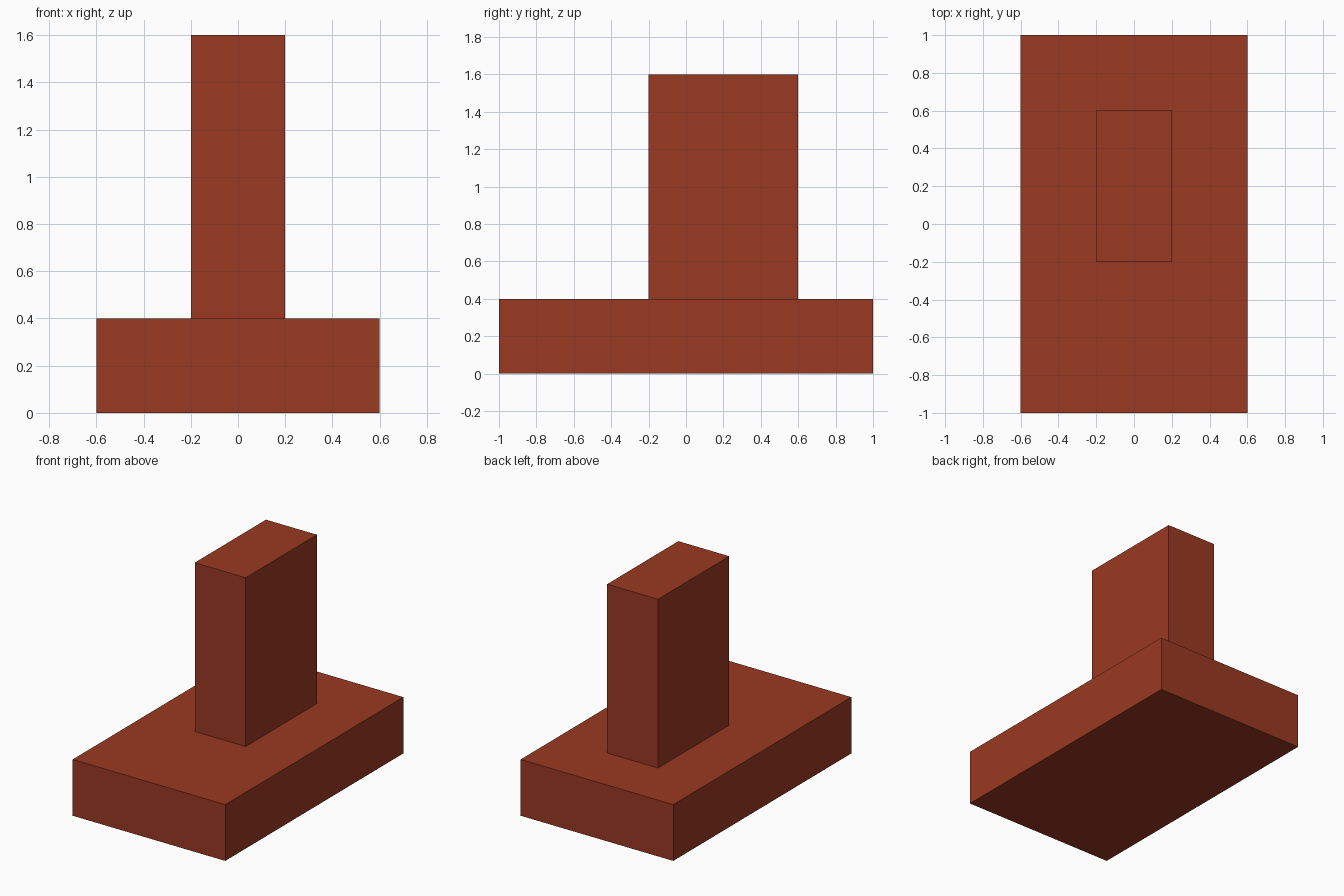
import bpy

if "Cube" in bpy.data.objects:
    bpy.data.objects.remove(bpy.data.objects["Cube"])

# One flat colour for the whole model
rust = bpy.data.materials.new("rust_red")
rust.diffuse_color = (0.328, 0.041, 0.016, 1.0)
rust.use_nodes = True
rust.node_tree.nodes["Principled BSDF"].inputs["Base Color"].default_value = rust.diffuse_color


def box(name, low, high):
    """Flat-sided box between two opposite corners."""
    centre = [(a + b) / 2 for a, b in zip(low, high)]
    bpy.ops.mesh.primitive_cube_add(size=1, location=centre)
    obj = bpy.context.object
    obj.name = name
    obj.scale = [b - a for a, b in zip(low, high)]
    bpy.ops.object.transform_apply(location=False, rotation=False, scale=True)
    obj.data.materials.append(rust)
    return obj


# Wide slab on the ground
box("base_slab", (-0.6, -1.0, 0.0), (0.6, 1.0, 0.4))

# Upright block, set towards the back
box("upright_block", (-0.2, -0.2, 0.4), (0.2, 0.6, 1.6))
